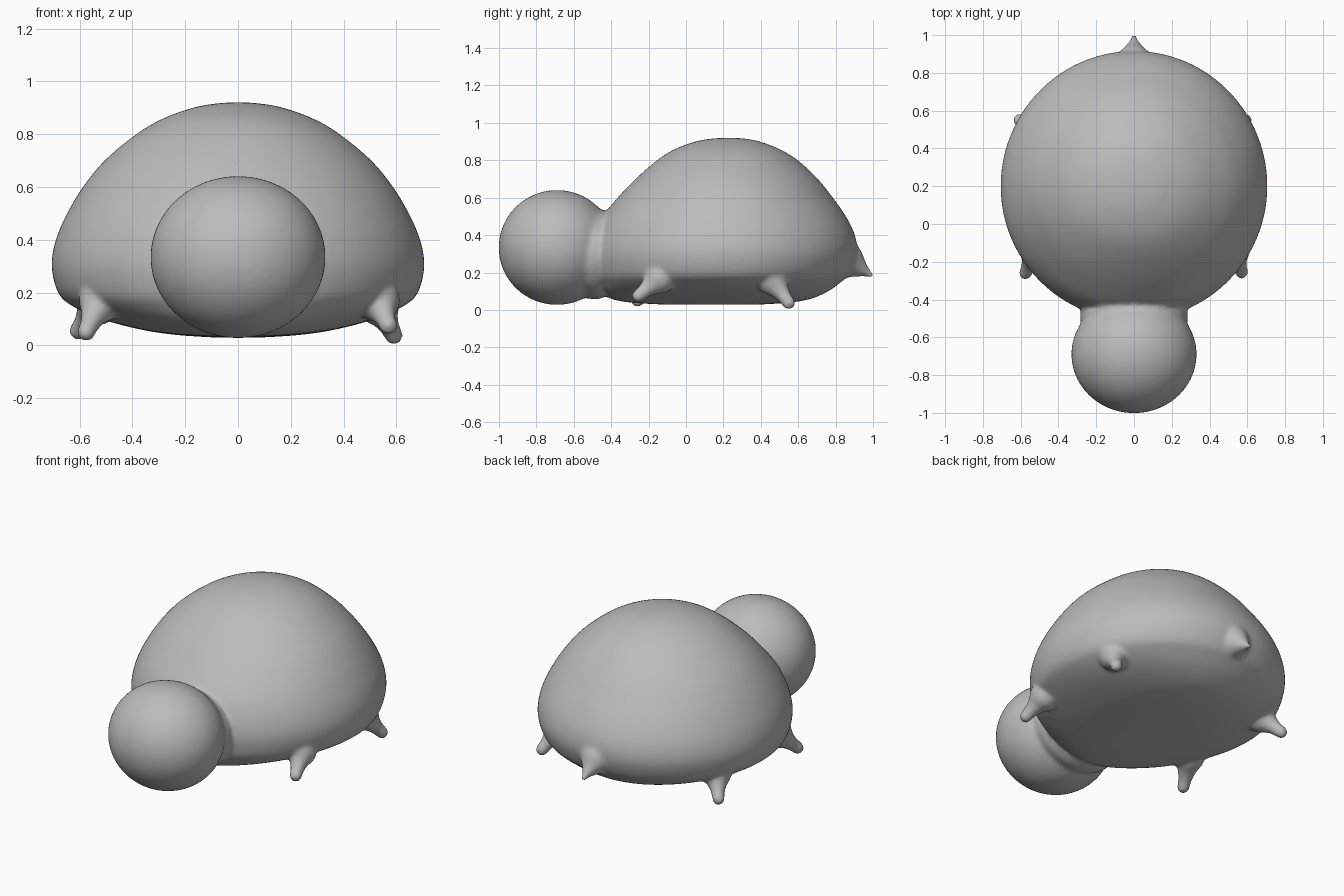
import bpy, bmesh, math
from mathutils import Vector, Matrix

if "Cube" in bpy.data.objects:
    bpy.data.objects.remove(bpy.data.objects["Cube"])

bm = bmesh.new()


def ellipsoid(centre, radii, seg=48):
    m = Matrix.Translation(centre) @ Matrix.Diagonal((*radii, 1))
    bmesh.ops.create_uvsphere(bm, u_segments=seg, v_segments=seg // 2, radius=1, matrix=m)


def nub(base, tip, r0, r1, flare=2.0, n=14):
    """Rounded spike that flares where it leaves the body."""
    a, b = Vector(base), Vector(tip)
    for i in range(n + 1):
        t = i / n
        r = r1 + (r0 - r1) * (1 - t) ** flare
        ellipsoid(a.lerp(b, t), (r, r, r), 16)


def spline(rows, steps=5):
    """Catmull-Rom rows between the given ones."""
    out = []
    for i in range(len(rows) - 1):
        p = [Vector(rows[max(0, min(len(rows) - 1, i + k))]) for k in (-1, 0, 1, 2)]
        for s in range(steps):
            t = s / steps
            out.append(0.5 * (2 * p[1] + (p[2] - p[0]) * t
                              + (2 * p[0] - 5 * p[1] + 4 * p[2] - p[3]) * t * t
                              + (3 * p[1] - p[0] - 3 * p[2] + p[3]) * t ** 3))
    out.append(Vector(rows[-1]))
    return out


# Domed body: height, half width, front y, back y
slices = [
    (0.030, 0.10, -0.15, 0.42), (0.040, 0.24, -0.30, 0.56), (0.060, 0.37, -0.40, 0.67),
    (0.100, 0.52, -0.45, 0.76), (0.150, 0.63, -0.48, 0.83), (0.200, 0.682, -0.50, 0.88),
    (0.300, 0.706, -0.51, 0.915), (0.400, 0.69, -0.49, 0.903), (0.500, 0.647, -0.445, 0.855),
    (0.600, 0.587, -0.365, 0.785), (0.700, 0.505, -0.27, 0.705), (0.800, 0.385, -0.155, 0.598),
    (0.860, 0.282, -0.06, 0.50), (0.900, 0.170, 0.05, 0.395), (0.915, 0.090, 0.13, 0.32),
    (0.920, 0.030, 0.20, 0.26),
]
N = 96
rings = []
for z, w, f, b in spline(slices):
    c = max(f, min(b, 0.2)) if z < 0.8 else (f + b) / 2 * (z - 0.8) / 0.12 + 0.2 * (0.92 - z) / 0.12
    ring = []
    for i in range(N):
        a = 2 * math.pi * i / N
        s = math.sin(a)
        ring.append(bm.verts.new((w * math.cos(a), c + s * ((b - c) if s > 0 else (c - f)), z)))
    rings.append(ring)
for lo, hi in zip(rings, rings[1:]):
    for i in range(N):
        j = (i + 1) % N
        bm.faces.new((lo[i], lo[j], hi[j], hi[i]))
bm.faces.new(rings[0][::-1])
bm.faces.new(rings[-1])

# Head and neck
ellipsoid((0, -0.69, 0.334), (0.332, 0.312, 0.307))
ellipsoid((0, -0.49, 0.30), (0.285, 0.17, 0.243))

# Four stubby feet
nub((0.53, -0.14, 0.17), (0.57, -0.255, 0.075), 0.085, 0.036)
nub((-0.52, -0.14, 0.17), (-0.575, -0.26, 0.05), 0.085, 0.036)
nub((0.53, 0.46, 0.16), (0.59, 0.55, 0.037), 0.085, 0.036)
nub((-0.53, 0.46, 0.16), (-0.605, 0.55, 0.055), 0.085, 0.036)

# Pointed tail
nub((0, 0.85, 0.27), (0, 0.993, 0.185), 0.10, 0.014, 1.3, 20)

mesh = bpy.data.meshes.new("body")
bm.to_mesh(mesh)
bm.free()
body = bpy.data.objects.new("body", mesh)
bpy.context.collection.objects.link(body)

# Fuse everything into one soft skin
fuse = body.modifiers.new("fuse", 'REMESH')
fuse.mode = 'VOXEL'
fuse.voxel_size = 0.012
fuse.use_smooth_shade = True
soften = body.modifiers.new("soften", 'SMOOTH')
soften.factor = 0.5
soften.iterations = 8

grey = bpy.data.materials.new("grey")
grey.diffuse_color = (0.5, 0.5, 0.5, 1)
grey.use_nodes = True
grey.node_tree.nodes["Principled BSDF"].inputs["Base Color"].default_value = grey.diffuse_color
mesh.materials.append(grey)
